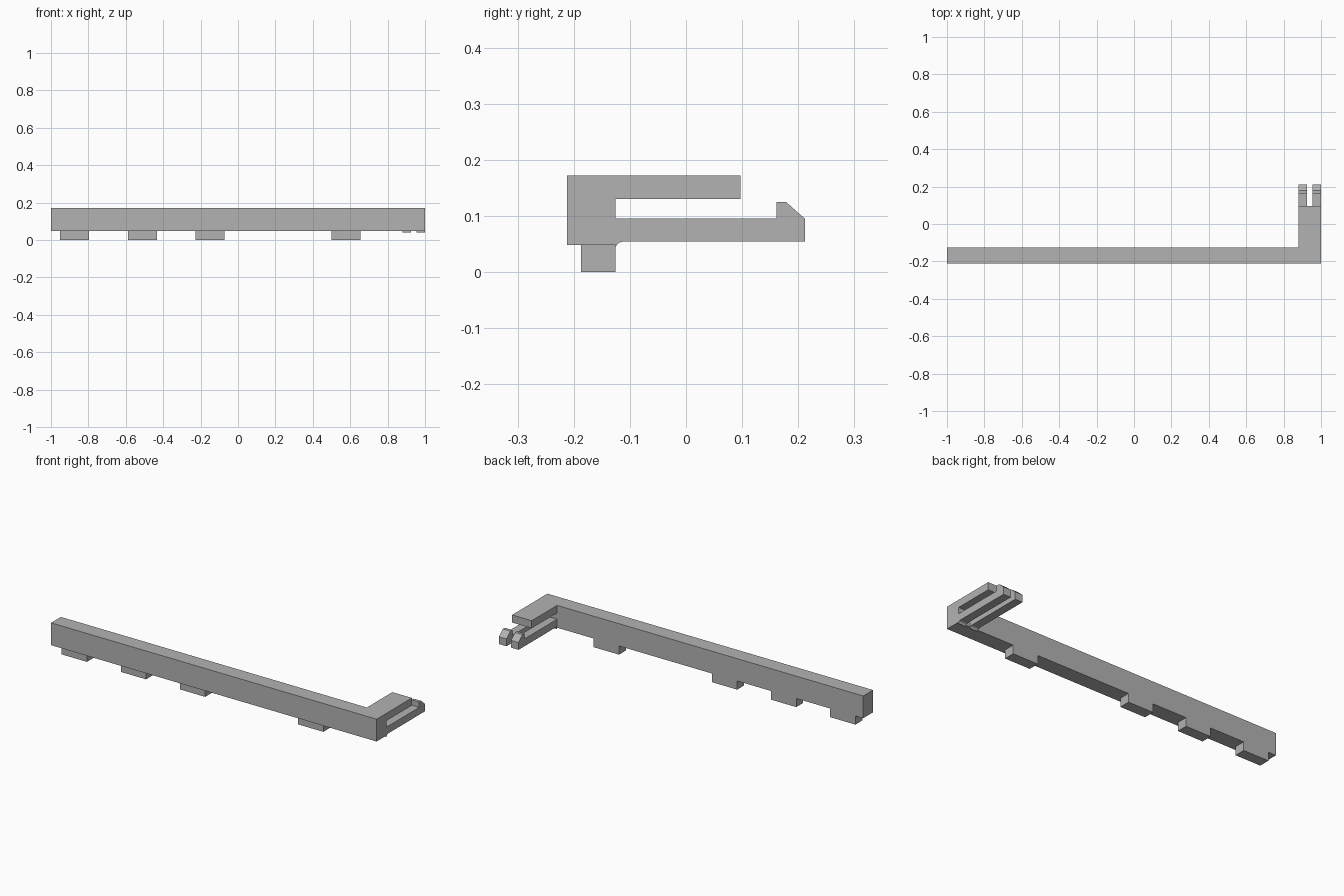
import bpy
import math

cube = bpy.data.objects.get("Cube")
if cube:
    bpy.data.objects.remove(cube, do_unlink=True)

# Single plain grey material
grey = bpy.data.materials.new("plain_grey")
grey.use_nodes = True
colour = (0.45, 0.45, 0.45, 1)
grey.diffuse_color = colour
grey.node_tree.nodes["Principled BSDF"].inputs["Base Color"].default_value = colour


def extrude_x(name, profile, x0, x1):
    """Extrude a counter-clockwise (y, z) profile from x0 to x1."""
    n = len(profile)
    verts = [(x, y, z) for x in (x0, x1) for y, z in profile]
    faces = [tuple(reversed(range(n))), tuple(range(n, 2 * n))]
    for i in range(n):
        j = (i + 1) % n
        faces.append((i, j, n + j, n + i))
    mesh = bpy.data.meshes.new(name)
    mesh.from_pydata(verts, [], faces)
    mesh.materials.append(grey)
    obj = bpy.data.objects.new(name, mesh)
    bpy.context.collection.objects.link(obj)
    return obj


def rect(y0, y1, z0, z1):
    return [(y0, z0), (y1, z0), (y1, z1), (y0, z1)]


FRONT, BACK = -0.212, -0.126
BOTTOM, TOP = 0.048, 0.172
HOOK_X = 0.88

# Long bar and the upper arm at its left end
extrude_x("long_bar", rect(FRONT, BACK, BOTTOM, TOP), -1, 1)
extrude_x("upper_arm", rect(BACK, 0.097, 0.13, TOP), HOOK_X, 1)

# Two barbed prongs with a rounded fillet under the root
r = 0.014
under = 0.054
fillet = [(BACK + r - r * math.cos(a), under - r + r * math.sin(a))
          for a in (math.pi / 2 * i / 6 for i in range(7))]
prong = fillet + [(0.212, under), (0.212, 0.095), (0.178, 0.125),
                  (0.161, 0.125), (0.161, 0.095), (BACK, 0.095)]
width = 0.046
extrude_x("prong_inner", prong, HOOK_X, HOOK_X + width)
extrude_x("prong_outer", prong, 1 - width, 1)

# Square pegs on an even pitch, with one position left empty
for i in (0, 1, 2, 4):
    x = -0.952 + i * 0.363
    extrude_x(f"peg_{i + 1}", rect(-0.187, BACK, 0, BOTTOM), x, x + 0.155)
